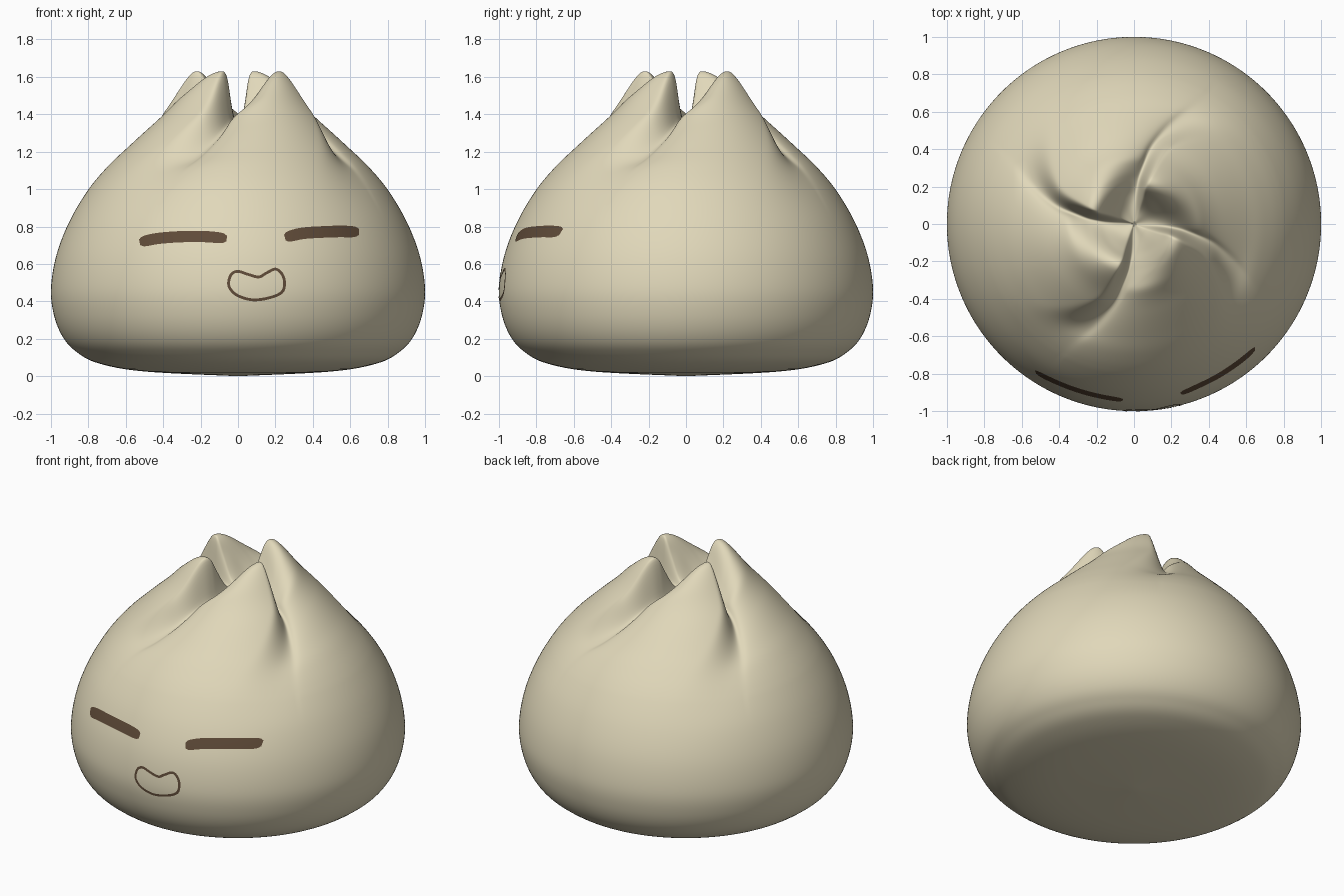
import bpy, bmesh, math
from mathutils import Vector
from mathutils.bvhtree import BVHTree

cube = bpy.data.objects.get("Cube")
if cube:
    bpy.data.objects.remove(cube, do_unlink=True)


def material(name, colour):
    mat = bpy.data.materials.new(name)
    mat.use_nodes = True
    mat.diffuse_color = colour
    mat.node_tree.nodes["Principled BSDF"].inputs["Base Color"].default_value = colour
    return mat


def catmull(points, steps, closed=False):
    """Smooth curve through points of any dimension."""
    pts = [Vector(p) for p in points]
    count = len(pts)

    def at(i):
        return pts[i % count] if closed else pts[max(0, min(count - 1, i))]

    out = []
    for i in range(count if closed else count - 1):
        a, b, c, d = at(i - 1), at(i), at(i + 1), at(i + 2)
        for s in range(steps):
            t = s / steps
            out.append(b + (c - a) * (t / 2)
                       + (a * 2 - b * 5 + c * 4 - d) * (t * t / 2)
                       + (b * 3 - a - c * 3 + d) * (t ** 3 / 2))
    if not closed:
        out.append(pts[-1])
    return out


def finish(bm, name, mat):
    mesh = bpy.data.meshes.new(name)
    bm.to_mesh(mesh)
    obj = bpy.data.objects.new(name, mesh)
    bpy.context.collection.objects.link(obj)
    mesh.materials.append(mat)
    mesh.shade_smooth()
    return obj


dough = material("warm cream dough", (0.75, 0.685, 0.49, 1))
brown = material("dark brown", (0.115, 0.07, 0.04, 1))

# Body profile: radius, crest height, valley height, twist in degrees
PROFILE = [
    (0, 1.355, 1.355, 0), (.08, 1.40, 1.36, -1), (.15, 1.515, 1.36, -3),
    (.2, 1.61, 1.36, -5), (.245, 1.63, 1.355, -6), (.3, 1.585, 1.34, -8),
    (.4, 1.455, 1.295, -11), (.5, 1.345, 1.225, -16), (.6, 1.235, 1.155, -21),
    (.7, 1.125, 1.09, -26), (.8, 1.0, .985, -29), (.9, .83, .83, -30),
    (.97, .65, .65, -30), (1, .47, .47, -30), (.985, .33, .33, -30),
    (.94, .215, .215, -30), (.87, .135, .135, -30), (.75, .07, .07, -30),
    (.5, .025, .025, -30), (0, 0, 0, -30)]
SEGMENTS = 320
FOLDS = 4


def fold(phi, r):
    """Steep wall out of a valley, then a long fall to the next valley."""
    sector = 360 / FOLDS
    wall = 14 + 100 * max(0, .2 - r) + 60 * max(0, r - .45)
    phi %= sector
    if phi < wall:
        t = phi / wall
        return t ** 3 * (10 - 15 * t + 6 * t * t)
    power = max(.5, min(2, 2.6 - 6 * r))
    return max(0, math.cos(math.pi / 2 * (phi - wall) / (sector - wall))) ** power


# Body: twisted rings from the top down to the base
bm = bmesh.new()
rows = catmull(PROFILE, 8)
top = bm.verts.new((0, 0, rows[0][1]))
base = bm.verts.new((0, 0, 0))
rings = []
for r, crest, valley, twist in rows[1:-1]:
    ring = []
    for k in range(SEGMENTS):
        phi = 360 * k / SEGMENTS
        angle = math.radians(twist - phi)
        z = valley + (crest - valley) * fold(phi, r)
        ring.append(bm.verts.new((r * math.cos(angle), r * math.sin(angle), max(z, 0))))
    rings.append(ring)
for k in range(SEGMENTS):
    n = (k + 1) % SEGMENTS
    bm.faces.new((top, rings[0][k], rings[0][n]))
    bm.faces.new((base, rings[-1][n], rings[-1][k]))
    for upper, lower in zip(rings, rings[1:]):
        bm.faces.new((upper[k], lower[k], lower[n], upper[n]))

# Soften the folds where they meet the valleys
upper_verts = [v for ring in rings for v in ring if v.co.z > 1]
for _ in range(6):
    bmesh.ops.smooth_vert(bm, verts=upper_verts, factor=.5,
                          use_axis_x=True, use_axis_y=True, use_axis_z=True)
bmesh.ops.recalc_face_normals(bm, faces=bm.faces)
surface = BVHTree.FromBMesh(bm)
finish(bm, "bun_body", dough)
bm.free()


def painted_stroke(name, points, half_width, closed=False):
    """Thin ribbon along a front-plane curve, laid on the body."""
    path = catmull(points, 12, closed)
    count = len(path)
    bm = bmesh.new()
    strips = []
    for i, p in enumerate(path):
        if closed:
            tangent = path[(i + 1) % count] - path[i - 1]
            width = half_width
        else:
            tangent = path[min(i + 1, count - 1)] - path[max(i - 1, 0)]
            width = half_width * max(.3, 1 - abs(2 * i / (count - 1) - 1) ** 10) ** .5
        side = Vector((-tangent.y, tangent.x)).normalized() * width
        strip = []
        for j in range(-2, 3):
            q = p + side * (j / 2)
            hit, normal, _, _ = surface.ray_cast(Vector((q.x, -3, q.y)), Vector((0, 1, 0)))
            strip.append(bm.verts.new(hit + normal * .002))
        strips.append(strip)
    pairs = list(zip(strips, strips[1:]))
    if closed:
        pairs.append((strips[-1], strips[0]))
    for a, b in pairs:
        for j in range(4):
            face = bm.faces.new((a[j], b[j], b[j + 1], a[j + 1]))
            face.normal_update()
            if face.normal.y > 0:
                face.normal_flip()
    finish(bm, name, brown)
    bm.free()


# Sleepy eyes and mouth
painted_stroke("right_eye", [(-.525, .715), (-.43, .735), (-.3, .745), (-.17, .745),
                             (-.06, .735)], .03)
painted_stroke("left_eye", [(.25, .74), (.34, .762), (.45, .77), (.55, .773),
                            (.645, .77)], .031)
painted_stroke("mouth", [(-.05, .5), (-.035, .545), (0, .56), (.05, .545), (.11, .53),
                         (.15, .55), (.2, .572), (.235, .545), (.248, .5), (.235, .45),
                         (.17, .42), (.08, .408), (0, .43), (-.04, .465)], .0075, True)
